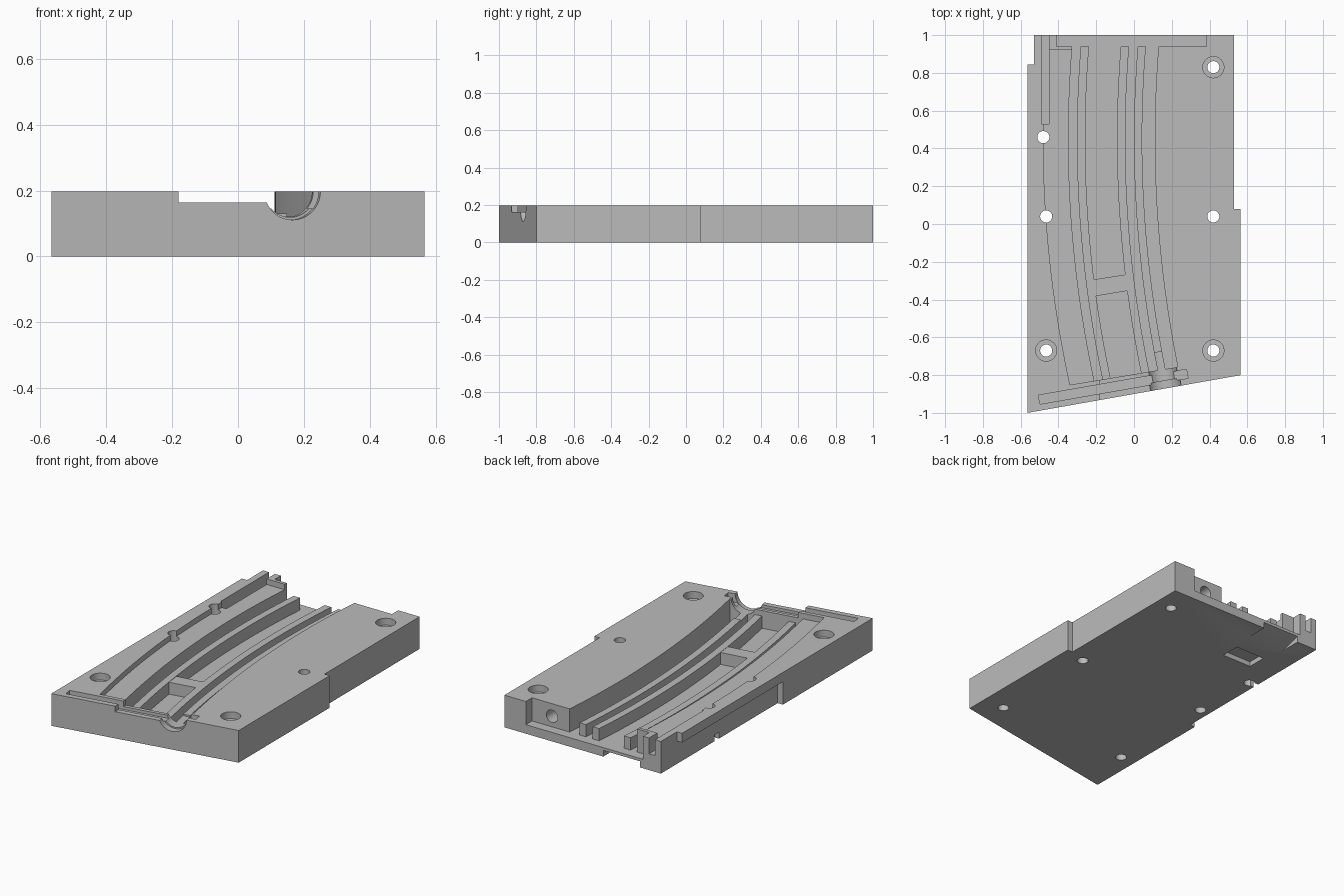
import bpy, bmesh, math
from mathutils import Vector

if "Cube" in bpy.data.objects:
    bpy.data.objects.remove(bpy.data.objects["Cube"])

grey = bpy.data.materials.new("plain grey")
grey.use_nodes = True
GREY = (0.5, 0.5, 0.5, 1)
grey.diffuse_color = GREY
grey.node_tree.nodes["Principled BSDF"].inputs["Base Color"].default_value = GREY

TOP, LEDGE, RIB, FLOOR = 0.197, 0.163, 0.13, 0.055
SLANT = math.atan(0.177)


def finish(name, bm):
    bmesh.ops.recalc_face_normals(bm, faces=bm.faces)
    mesh = bpy.data.meshes.new(name)
    bm.to_mesh(mesh)
    bm.free()
    ob = bpy.data.objects.new(name, mesh)
    bpy.context.collection.objects.link(ob)
    mesh.materials.append(grey)
    return ob


def prism(name, points, z0, z1):
    bm = bmesh.new()
    face = bm.faces.new([bm.verts.new((x, y, z0)) for x, y in points])
    grown = bmesh.ops.extrude_face_region(bm, geom=[face])
    verts = [v for v in grown["geom"] if isinstance(v, bmesh.types.BMVert)]
    bmesh.ops.translate(bm, verts=verts, vec=(0, 0, z1 - z0))
    return finish(name, bm)


def box(name, x0, x1, y0, y1, z0, z1):
    return prism(name, [(x0, y0), (x1, y0), (x1, y1), (x0, y1)], z0, z1)


def rod(name, start, end, radius, sides=40):
    start, end = Vector(start), Vector(end)
    axis = end - start
    bm = bmesh.new()
    bmesh.ops.create_cone(bm, cap_ends=True, segments=sides, radius1=radius,
                          radius2=radius, depth=axis.length)
    turn = axis.to_track_quat("Z", "Y").to_matrix().to_4x4()
    bmesh.ops.transform(bm, matrix=turn, verts=bm.verts)
    bmesh.ops.translate(bm, verts=bm.verts, vec=(start + end) / 2)
    return finish(name, bm)


def bend(x, y):
    return x + (y - 0.45) ** 2 / 12


def front_end(x):
    return -0.85 + 0.16 * (x + 0.34)


def curved_strip(name, left, right, y_back, z0, z1, extra=0.0, steps=28):
    """Strip between two parallel curves, ending on the slanted front line."""
    sides = []
    for x in (left, right):
        y_front = front_end(bend(x, -0.8)) - extra
        ys = [y_front + (y_back - y_front) * i / steps for i in range(steps + 1)]
        sides.append([(bend(x, y), y) for y in ys])
    return prism(name, sides[0] + sides[1][::-1], z0, z1)


def cut(ob, cutter, keep=False):
    mod = ob.modifiers.new("cut", "BOOLEAN")
    mod.operation, mod.solver, mod.object = "DIFFERENCE", "EXACT", cutter
    bpy.context.view_layer.update()
    graph = bpy.context.evaluated_depsgraph_get()
    mesh = bpy.data.meshes.new_from_object(ob.evaluated_get(graph))
    ob.modifiers.clear()
    ob.data = mesh
    if not keep:
        bpy.data.objects.remove(cutter)


# Block with a slanted front and stepped sides
block = prism("mould_block", [(-0.565, -1), (0.565, -0.8), (0.565, 0.08), (0.53, 0.08),
                              (0.53, 1), (-0.53, 1), (-0.53, 0.845), (-0.565, 0.845)], 0, TOP)

# Curved ledge, deep channel and the low lip at the back
cut(block, curved_strip("ledge_cut", -0.48, -0.3, 0.92, LEDGE, 0.3))
cut(block, curved_strip("channel_cut", -0.347, 0.11, 0.96, FLOOR, 0.3))
cut(block, box("lip_cut", -0.41, 0.385, 0.94, 1.1, FLOOR, 0.3))
cut(block, box("side_slot_cut", -0.49, -0.45, 0.53, 1.1, 0.1, 0.3))

# Front opening and the slanted slot behind the front wall
cut(block, prism("front_opening_cut", [(-0.18, -1.1), (0.09, -1.1), (0.09, -0.72),
                                       (-0.18, -0.8)], LEDGE, 0.3))
slot_dir = Vector((math.cos(SLANT), math.sin(SLANT)))
slot_side = Vector((-slot_dir.y, slot_dir.x)) * 0.024
slot_a, slot_b = Vector((-0.502, -0.93)), Vector((0.282, -0.793))
cut(block, prism("front_slot_cut", [slot_a - slot_side, slot_b - slot_side,
                                    slot_b + slot_side, slot_a + slot_side], 0.145, 0.3))

# Round mouth through the front wall
axis = Vector((-math.sin(SLANT), math.cos(SLANT), 0))
mouth = Vector((0.165, -0.87, TOP))
cut(block, rod("mouth_cut", mouth - axis * 0.1, mouth + axis * 0.04, 0.086))
inner_mouth = rod("inner_mouth_cut", mouth - axis * 0.1, mouth + axis * 0.195, 0.078)
cut(block, inner_mouth, keep=True)

# Bolt holes, three of them counterbored
for x, y, bored in ((0.42, 0.83, True), (0.42, -0.67, True), (-0.465, -0.67, True),
                    (0.42, 0.04, False), (-0.465, 0.04, False), (-0.48, 0.46, False)):
    cut(block, rod("hole_cut", (x, y, -0.1), (x, y, 0.3), 0.032))
    if bored:
        cut(block, rod("bore_cut", (x, y, 0.155), (x, y, 0.3), 0.056))
cut(block, rod("back_hole_cut", (0.25, 0.75, 0.12), (0.25, 1.1, 0.12), 0.038))

# Side undercut, with a small vent to the nearest hole
cut(block, box("undercut", -0.7, -0.53, -0.13, 0.9, -0.1, 0.14))
cut(block, box("vent_cut", -0.7, -0.48, 0.44, 0.48, -0.1, 0.04))

# Underside pocket and the ramp at the back edge
cut(block, box("pocket_cut", -0.36, -0.16, 0.61, 0.73, -0.1, 0.03))
ramp = box("ramp_cut", -0.39, -0.14, 0.86, 1.1, -0.1, 0.0)
for v in ramp.data.vertices:
    if v.co.z > -0.05:
        v.co.z = 0.065 if v.co.y > 1 else -0.001
cut(block, ramp)

# Curved ribs on the channel floor
parts = [block]
for name, left, right in (("outer_rib", -0.302, -0.258), ("middle_rib", -0.09, -0.046),
                          ("inner_rib", 0.0, 0.043)):
    rib = curved_strip(name, left, right, 0.94, FLOOR - 0.01, RIB, 0.01)
    cut(rib, inner_mouth, keep=True)
    parts.append(rib)
bpy.data.objects.remove(inner_mouth)

# Cross bar between two ribs
parts.append(prism("cross_bar", [(-0.22, -0.385), (-0.03, -0.353), (-0.045, -0.268),
                                 (-0.22, -0.295)], FLOOR - 0.01, RIB - 0.002))

for ob in bpy.context.selected_objects:
    ob.select_set(False)
for ob in parts:
    ob.select_set(True)
bpy.context.view_layer.objects.active = block
bpy.ops.object.shade_smooth_by_angle(angle=math.radians(30))
